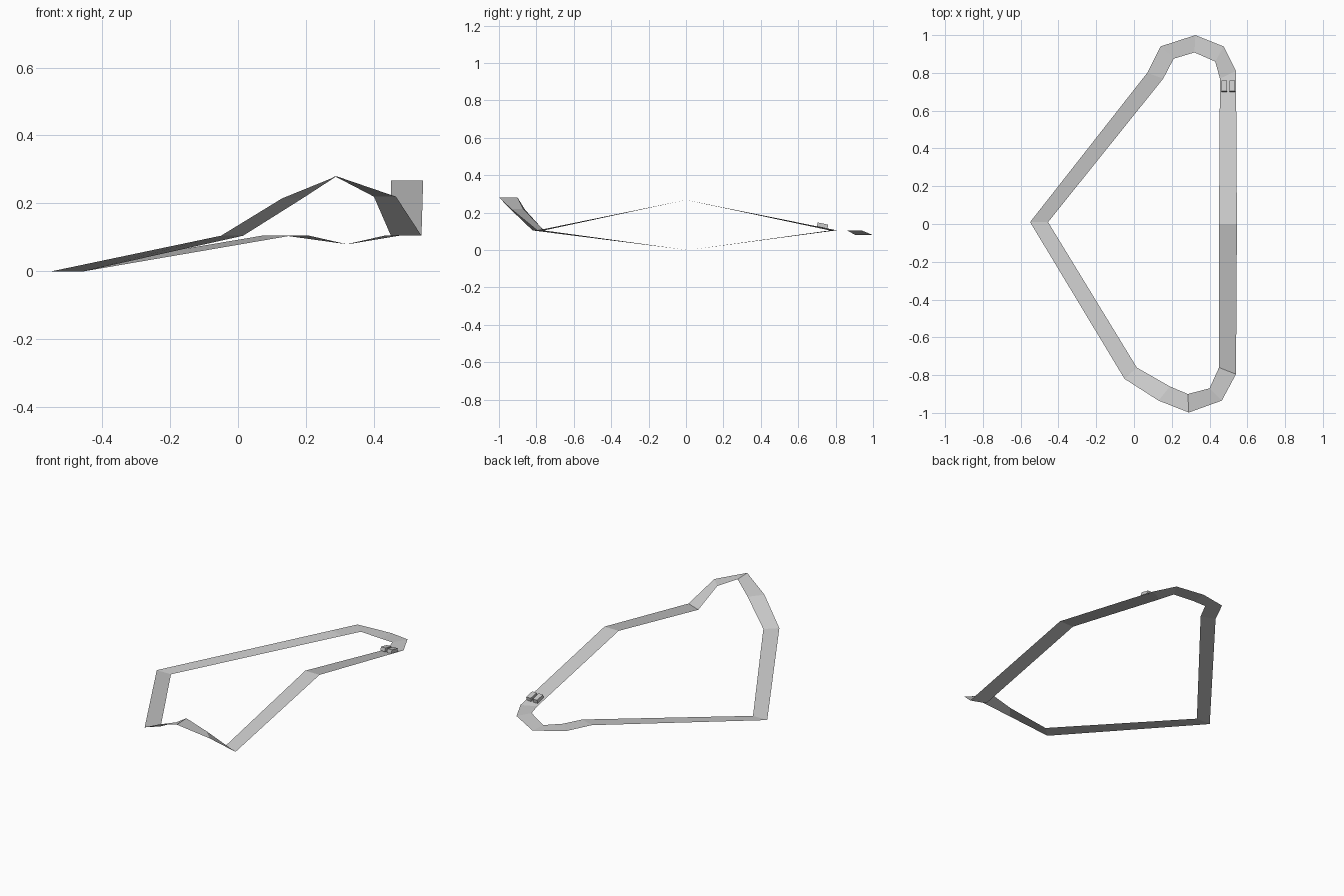
import bpy, bmesh, math
from mathutils import Matrix

if "Cube" in bpy.data.objects:
    bpy.data.objects.remove(bpy.data.objects["Cube"])

# Track cross-sections, clockwise from above: outer x, y, inner x, y, height
SECTIONS = [
    (0.54, -0.795, 0.45, -0.76, 0.105),
    (0.465, -0.935, 0.40, -0.87, 0.22),
    (0.29, -0.998, 0.285, -0.90, 0.28),
    (0.13, -0.935, 0.19, -0.86, 0.215),
    (-0.05, -0.82, 0.015, -0.76, 0.105),
    (-0.55, 0.01, -0.455, 0.01, 0.0),
    (0.07, 0.80, 0.155, 0.77, 0.105),
    (0.14, 0.94, 0.21, 0.875, 0.105),
    (0.325, 1.0, 0.32, 0.908, 0.08),
    (0.475, 0.94, 0.43, 0.86, 0.105),
    (0.54, 0.81, 0.455, 0.77, 0.105),
    (0.545, 0.0, 0.45, 0.0, 0.268),
]


def make_object(name, bm):
    mesh = bpy.data.meshes.new(name)
    bm.to_mesh(mesh)
    bm.free()
    obj = bpy.data.objects.new(name, mesh)
    bpy.context.collection.objects.link(obj)
    return obj


# Thin road ribbon: a closed loop of quads bridging each section to the next
bm = bmesh.new()
pairs = [(bm.verts.new((ox, oy, z)), bm.verts.new((ix, iy, z)))
         for ox, oy, ix, iy, z in SECTIONS]
for i, (outer, inner) in enumerate(pairs):
    next_outer, next_inner = pairs[(i + 1) % len(pairs)]
    bm.faces.new((outer, inner, next_inner, next_outer))
bm.normal_update()
for face in bm.faces:
    if face.normal.z < 0:
        face.normal_flip()
make_object("road_ribbon", bm)

# Two small cars side by side, tilted to follow the slope of the straight
slope = math.atan2(0.163, 0.79)
for name, x in (("left_car", 0.478), ("right_car", 0.521)):
    bm = bmesh.new()
    bmesh.ops.create_cube(bm, size=1, matrix=Matrix.Diagonal((0.03, 0.058, 0.022, 1)))
    car = make_object(name, bm)
    car.location = (x, 0.73, 0.131)
    car.rotation_euler.x = -slope
